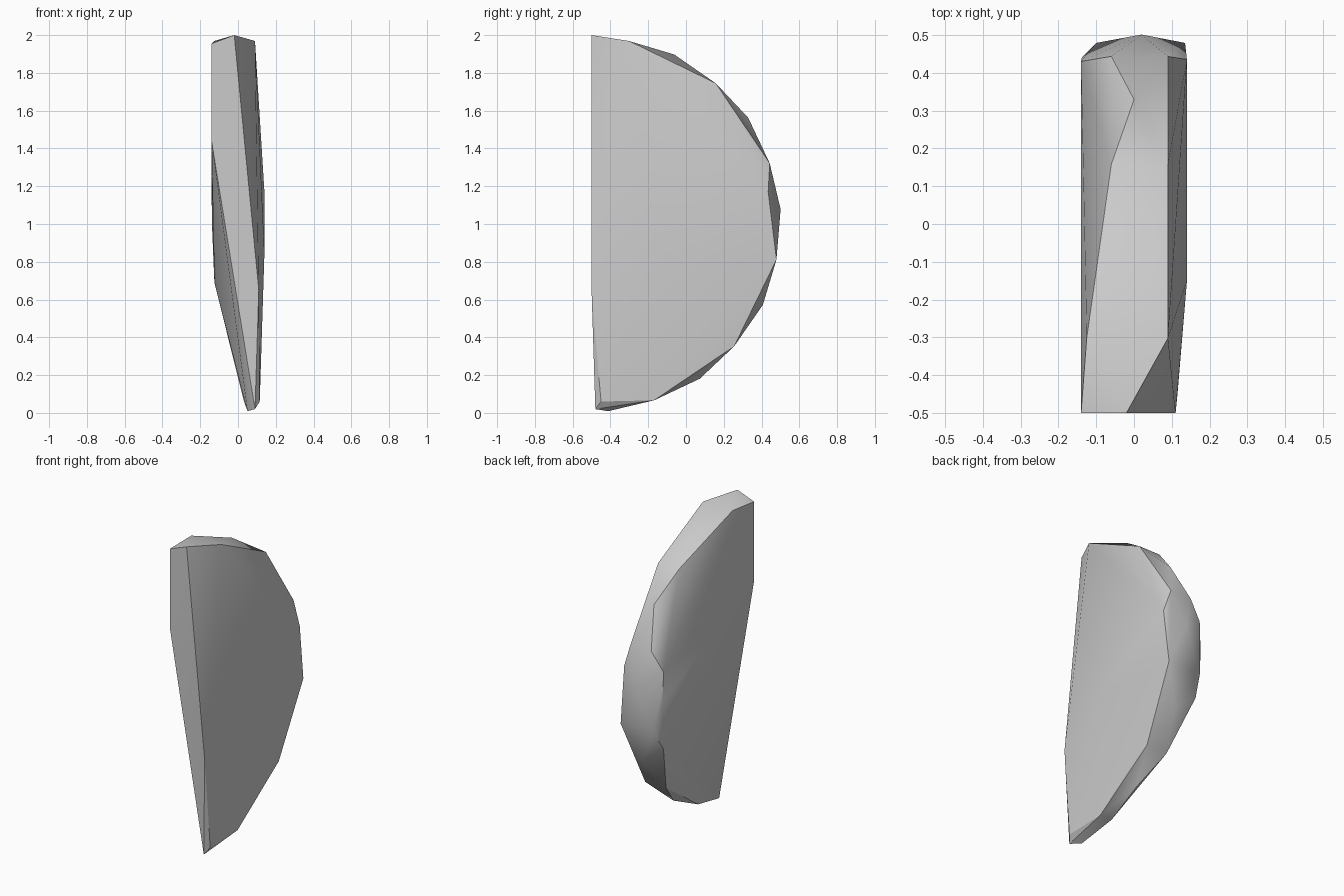
import bpy
import bmesh
from math import sin, cos, radians
from mathutils import Vector

cube = bpy.data.objects.get("Cube")
if cube:
    bpy.data.objects.remove(cube, do_unlink=True)

AXIS_Y, AXIS_Z = -0.49, 1.0
STEP = 30


def rim(radius, first_angle, offsets):
    """Points stepping down round the half disc, one sideways offset each."""
    points = []
    for index, x in enumerate(offsets):
        angle = radians(first_angle - STEP * index)
        points.append(Vector((x, AXIS_Y + radius * cos(angle), AXIS_Z + radius * sin(angle))))
    return points


# Rounded back: a raised middle ridge between two staggered side rims
middle_ridge = rim(0.994, 64.5, [0.0, 0.0, 0.02, 0.03, 0.04, 0.05])
left_rim = rim(0.987, 79, [0.09, 0.09, 0.09, 0.135, 0.115, 0.115])
right_rim = rim(0.987, 79, [-0.125, -0.06, -0.06, -0.1, -0.035, 0.03])

# Flat, slanted front cut
front_cut = [Vector(p) for p in (
    (-0.14, -0.5, 1.955), (-0.02, -0.5, 2.0), (0.11, -0.5, 0.65),
    (0.09, -0.48, 0.02), (-0.14, -0.5, 1.44))]

# Widest points of the two broad sides
side_bulges = [Vector(p) for p in (
    (0.14, 0.435, 1.17), (0.14, -0.15, 0.85), (0.115, -0.45, 0.06),
    (-0.14, 0.43, 1.2), (-0.138, 0.44, 1.0), (-0.125, 0.41, 0.69))]

# Wrap the guide points in one faceted convex shell
bm = bmesh.new()
for point in middle_ridge + left_rim + right_rim + front_cut + side_bulges:
    bm.verts.new(point)
hull = bmesh.ops.convex_hull(bm, input=bm.verts[:])
unused = {g for g in hull["geom_interior"] + hull["geom_unused"]
          if isinstance(g, bmesh.types.BMVert)}
bmesh.ops.delete(bm, geom=list(unused), context="VERTS")
bmesh.ops.dissolve_limit(bm, angle_limit=radians(1), verts=bm.verts[:], edges=bm.edges[:])
bmesh.ops.recalc_face_normals(bm, faces=bm.faces[:])

mesh = bpy.data.meshes.new("stone_shard")
bm.to_mesh(mesh)
bm.free()
shard = bpy.data.objects.new("stone_shard", mesh)
bpy.context.collection.objects.link(shard)

# Plain grey stone
grey = bpy.data.materials.new("grey_stone")
grey.use_nodes = True
colour = (0.6, 0.6, 0.6, 1.0)
grey.diffuse_color = colour
grey.node_tree.nodes["Principled BSDF"].inputs["Base Color"].default_value = colour
mesh.materials.append(grey)

# Soft facets with crisp cut edges
bpy.ops.object.select_all(action="DESELECT")
shard.select_set(True)
bpy.context.view_layer.objects.active = shard
bpy.ops.object.shade_smooth_by_angle(angle=radians(30))
